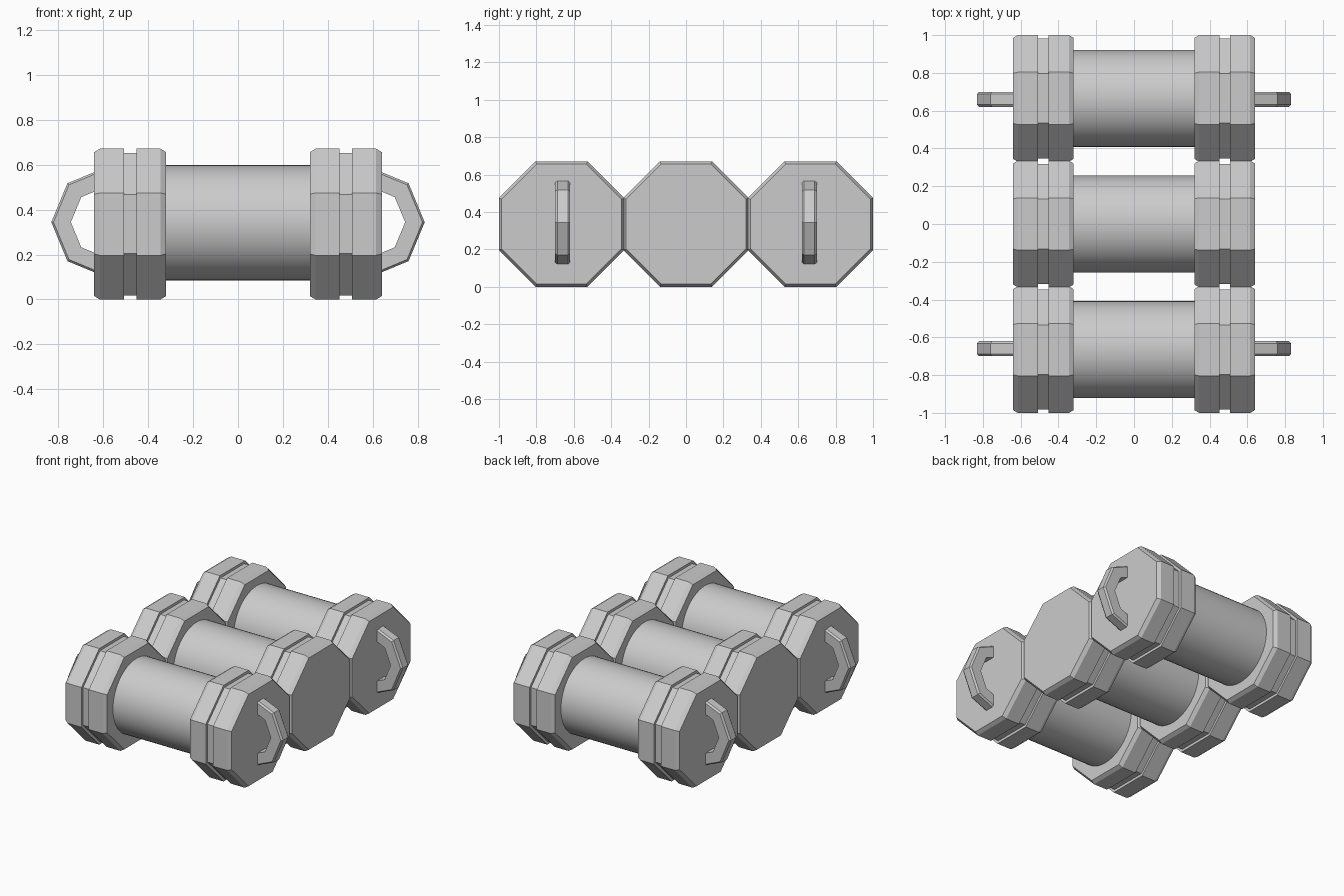
import bpy, bmesh
from math import cos, sin, pi

if "Cube" in bpy.data.objects:
    bpy.data.objects.remove(bpy.data.objects["Cube"])

PITCH = 0.665      # spacing between barrels
APO = 0.3355       # octagon centre-to-flat distance, also its height


def finish(bm, name):
    bmesh.ops.recalc_face_normals(bm, faces=bm.faces)
    me = bpy.data.meshes.new(name)
    bm.to_mesh(me)
    bm.free()
    ob = bpy.data.objects.new(name, me)
    bpy.context.collection.objects.link(ob)
    return ob


def skin(bm, rings):
    for a, b in zip(rings, rings[1:]):
        n = len(a)
        for i in range(n):
            j = (i + 1) % n
            bm.faces.new((a[i], a[j], b[j], b[i]))
    bm.faces.new(rings[0])
    bm.faces.new(rings[-1])


def lathe_x(name, profile, sides, y, z, phase=0.0):
    """Stack of regular polygons along x; profile is (x, radius)."""
    bm = bmesh.new()
    rings = []
    for x, r in profile:
        angles = [phase + 2 * pi * i / sides for i in range(sides)]
        rings.append([bm.verts.new((x, y + r * cos(a), z + r * sin(a))) for a in angles])
    skin(bm, rings)
    return finish(bm, name)


def end_cap(name, side, y):
    # bevelled octagonal block with a shallow groove round its middle
    prof = [(0.32, APO - 0.015), (0.345, APO), (0.452, APO), (0.452, APO - 0.018),
            (0.508, APO - 0.018), (0.508, APO), (0.615, APO), (0.64, APO - 0.015)]
    k = 1 / cos(pi / 8)
    return lathe_x(name, [(side * x, r * k) for x, r in prof], 8, y, APO, pi / 8)


def handle(name, side, y):
    # half an octagonal ring, outer edges chamfered, ends sunk in the cap
    section = [(0.158, -0.04), (0.235, -0.04), (0.245, -0.028),
               (0.245, 0.028), (0.235, 0.04), (0.158, 0.04)]
    bm = bmesh.new()
    rings = []
    for i in range(5):
        a = -pi / 2 + i * pi / 4
        rings.append([bm.verts.new((side * (0.586 + r * cos(a)), y + d, 0.344 + r * sin(a)))
                      for r, d in section])
    skin(bm, rings)
    return finish(bm, name)


for label, row in (("front", -1), ("middle", 0), ("back", 1)):
    y = row * PITCH
    # smooth barrel body
    body = lathe_x(f"{label}_barrel", [(-0.33, 0.257), (0.33, 0.257)], 48, y, 0.342)
    bpy.context.view_layer.objects.active = body
    body.select_set(True)
    bpy.ops.object.shade_smooth_by_angle()
    body.select_set(False)
    for hand, side in (("left", -1), ("right", 1)):
        end_cap(f"{label}_{hand}_end_cap", side, y)
        # only the outer barrels carry handles
        if row:
            handle(f"{label}_{hand}_handle", side, row * 0.66)
